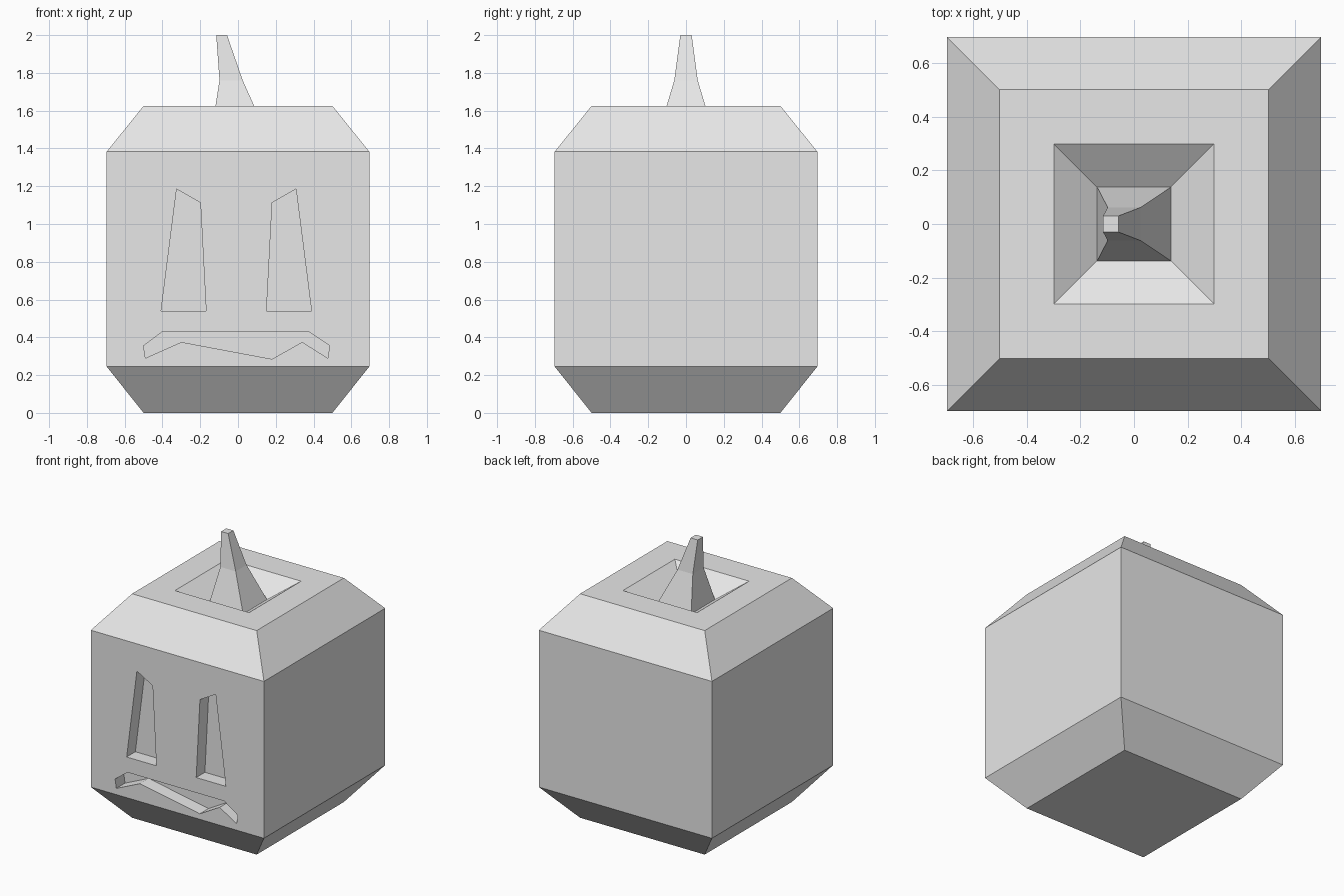
import bpy
import bmesh

default = bpy.data.objects.get("Cube")
if default:
    bpy.data.objects.remove(default, do_unlink=True)

grey = bpy.data.materials.new("plain_grey")
grey.use_nodes = True
grey.diffuse_color = (0.8, 0.8, 0.8, 1)
grey.node_tree.nodes["Principled BSDF"].inputs["Base Color"].default_value = (0.8, 0.8, 0.8, 1)


def loft(name, loops, cap_start=True, cap_end=True):
    """Skin a stack of matching point loops with flat faces."""
    bm = bmesh.new()
    rings = [[bm.verts.new(p) for p in loop] for loop in loops]
    for a, b in zip(rings, rings[1:]):
        for i in range(len(a)):
            j = (i + 1) % len(a)
            bm.faces.new((a[i], a[j], b[j], b[i]))
    if cap_start:
        bm.faces.new(rings[0][::-1])
    if cap_end:
        bm.faces.new(rings[-1])
    bmesh.ops.recalc_face_normals(bm, faces=bm.faces)
    mesh = bpy.data.meshes.new(name)
    bm.to_mesh(mesh)
    bm.free()
    mesh.materials.append(grey)
    obj = bpy.data.objects.new(name, mesh)
    bpy.context.collection.objects.link(obj)
    return obj


def rectangle(x0, x1, y, z):
    return [(x0, -y, z), (x1, -y, z), (x1, y, z), (x0, y, z)]


def carve(target, name, outline):
    """Sink an outline into the front face."""
    cutter = loft(name, [[(x, y, z) for x, z in outline] for y in (-FRONT - 0.1, -FRONT + 0.1)])
    cutter.hide_render = True
    mod = target.modifiers.new(name, 'BOOLEAN')
    mod.operation = 'DIFFERENCE'
    mod.solver = 'EXACT'
    mod.object = cutter
    bpy.context.view_layer.objects.active = target
    bpy.ops.object.modifier_apply(modifier=mod.name)
    bpy.data.objects.remove(cutter, do_unlink=True)


FRONT = 0.695

# Body: chamfered block with a square funnel sunk into the top
body_rings = [(0.5, 0), (FRONT, 0.245), (FRONT, 1.383), (0.5, 1.625), (0.298, 1.625), (0.137, 1.51)]
body = loft("body", [rectangle(-r, r, r, z) for r, z in body_rings])

# Stem: square and tapering, leaning to one side
stem_rings = [(-0.137, 0.137, 0.137, 1.51), (-0.098, 0.025, 0.062, 1.76), (-0.115, -0.058, 0.03, 2.0)]
loft("stem", [rectangle(*ring) for ring in stem_rings], cap_start=False)

# Eyes: mirrored slanted slots, set slightly off centre
eye = [(0.316, 1.185), (0.19, 1.113), (0.16, 0.54), (0.398, 0.54)]
for side, name in ((1, "left_eye"), (-1, "right_eye")):
    carve(body, name, [(side * x - 0.009, z) for x, z in eye])

# Mouth: crooked frown
carve(body, "mouth", [(-0.5, 0.355), (-0.4, 0.43), (0.375, 0.43), (0.485, 0.355), (0.475, 0.29),
                      (0.34, 0.375), (0.18, 0.285), (-0.3, 0.375), (-0.49, 0.29)])
